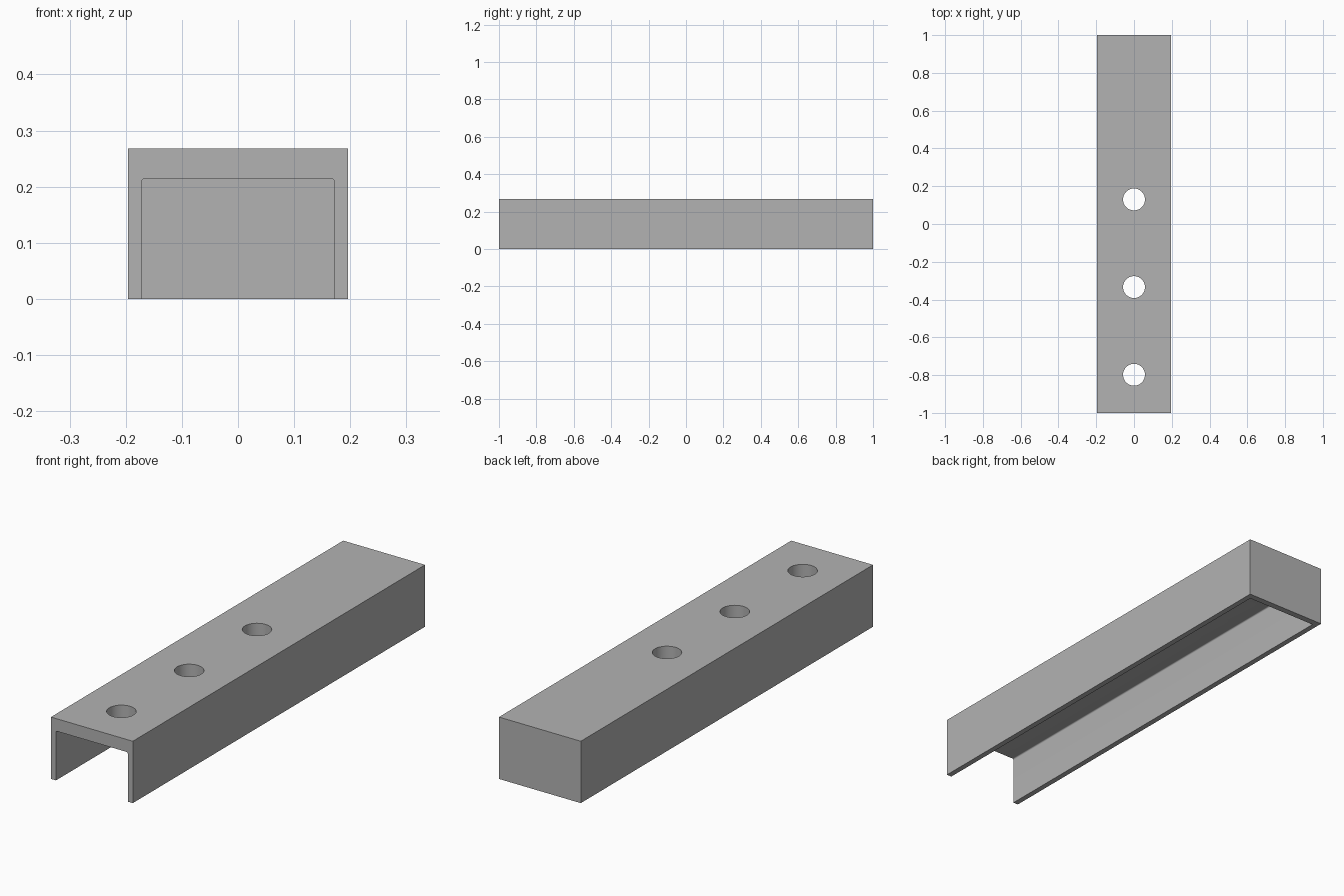
import bpy, bmesh, math

if "Cube" in bpy.data.objects:
    bpy.data.objects.remove(bpy.data.objects["Cube"])

W, H, L = 0.196, 0.268, 1.0        # half width, height, half length
IW, IH, R = 0.172, 0.214, 0.006    # cavity half width, height, corner radius
BACK = 0.028                       # end wall thickness
HOLE_R, HOLES = 0.058, (-0.798, -0.334, 0.13)

grey = bpy.data.materials.new("grey")
grey.diffuse_color = (0.45, 0.45, 0.45, 1)
grey.use_nodes = True
grey.node_tree.nodes["Principled BSDF"].inputs["Base Color"].default_value = grey.diffuse_color


def prism(name, profile, y0, y1):
    """Extrude an x-z outline from y0 to y1."""
    bm = bmesh.new()
    face = bm.faces.new([bm.verts.new((x, y0, z)) for x, z in profile])
    ext = bmesh.ops.extrude_face_region(bm, geom=[face])
    verts = [v for v in ext["geom"] if isinstance(v, bmesh.types.BMVert)]
    bmesh.ops.translate(bm, verts=verts, vec=(0, y1 - y0, 0))
    bmesh.ops.recalc_face_normals(bm, faces=bm.faces)
    me = bpy.data.meshes.new(name)
    bm.to_mesh(me)
    bm.free()
    me.materials.append(grey)
    ob = bpy.data.objects.new(name, me)
    bpy.context.collection.objects.link(ob)
    return ob


def cut(target, cutter):
    """Subtract the cutter and remove it."""
    mod = target.modifiers.new("cut", 'BOOLEAN')
    mod.operation, mod.solver, mod.object = 'DIFFERENCE', 'EXACT', cutter
    bpy.context.view_layer.objects.active = target
    bpy.ops.object.modifier_apply(modifier=mod.name)
    bpy.data.objects.remove(cutter)


# Outer body
body = prism("channel_cover", [(-W, 0), (W, 0), (W, H), (-W, H)], -L, L)

# Cavity, open at the bottom and front, with small rounded upper corners
arc = [(IW - R + R * math.cos(a), IH - R + R * math.sin(a))
       for a in (math.pi / 2 * i / 6 for i in range(7))]
outline = [(IW, -0.1)] + arc + [(-x, z) for x, z in reversed(arc)] + [(-IW, -0.1)]
cut(body, prism("cavity_cutter", outline, -L - 0.1, L - BACK))

# Round holes through the top plate
for y in HOLES:
    bpy.ops.mesh.primitive_cylinder_add(vertices=48, radius=HOLE_R, depth=0.2,
                                        location=(0, y, H))
    cut(body, bpy.context.object)

# Smooth hole walls and cavity corners, crisp elsewhere
bpy.ops.object.select_all(action='DESELECT')
body.select_set(True)
bpy.context.view_layer.objects.active = body
bpy.ops.object.shade_smooth_by_angle(angle=math.radians(30))
